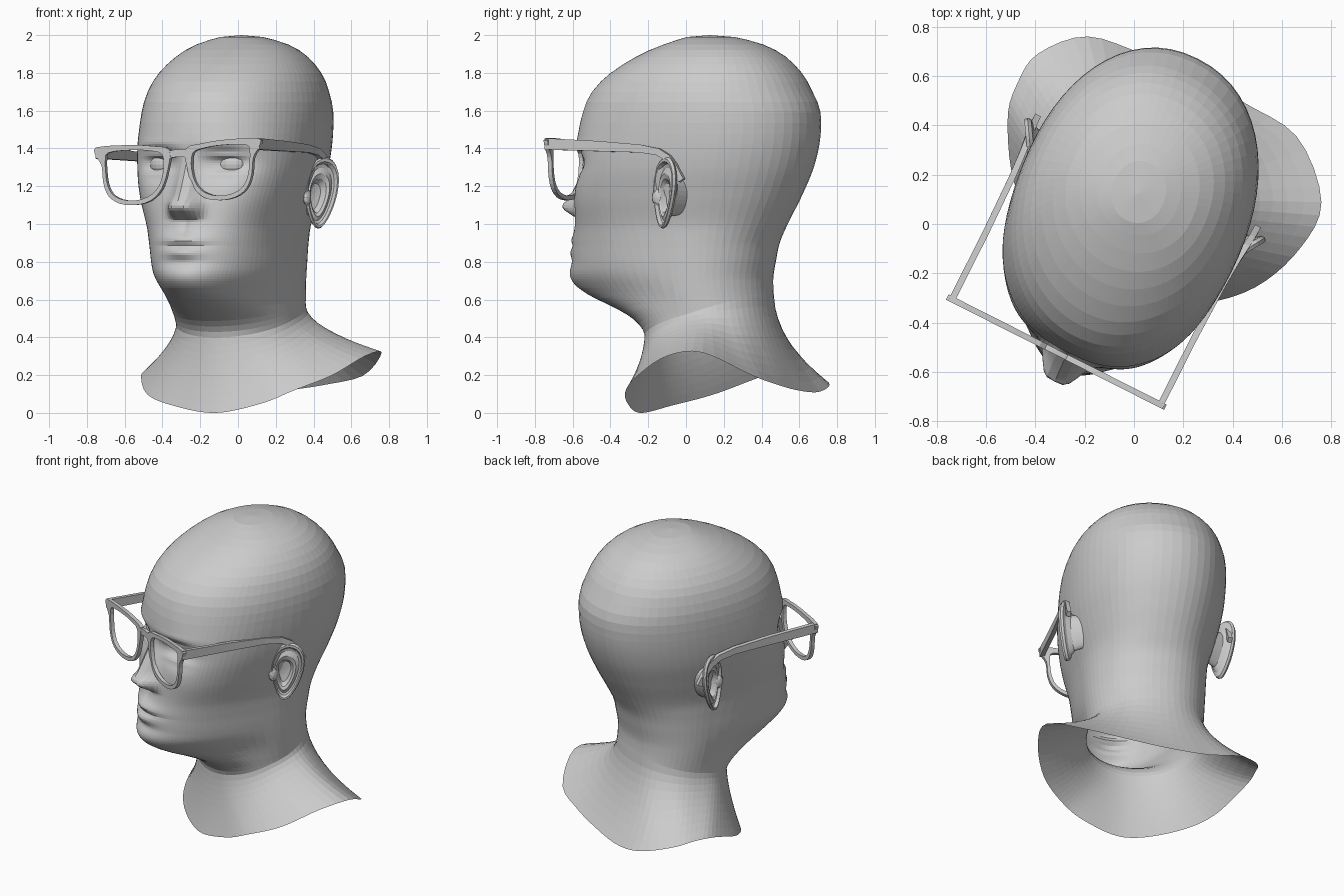
import bpy, bmesh, math
from mathutils import Matrix, Vector

if "Cube" in bpy.data.objects:
    bpy.data.objects.remove(bpy.data.objects["Cube"])

TURN = Matrix.Rotation(math.radians(-26.8), 4, 'Z')   # the head looks to its right
X0 = -0.04                                            # symmetry plane of the head


def finish(name, bm):
    bmesh.ops.recalc_face_normals(bm, faces=bm.faces)
    me = bpy.data.meshes.new(name)
    bm.to_mesh(me)
    bm.free()
    me.transform(TURN)
    ob = bpy.data.objects.new(name, me)
    bpy.context.collection.objects.link(ob)
    return ob


def bridge(bm, a, b):
    n = len(a)
    for i in range(n):
        j = (i + 1) % n
        bm.faces.new((a[i], a[j], b[j], b[i]))


def spline(pts, t):
    """Closed Catmull-Rom curve through pts, t in point units."""
    n, i = len(pts), math.floor(t)
    f = t - i
    a, b, c, d = (Vector(pts[(i + k) % n]) for k in (-1, 0, 1, 2))
    return 0.5 * (2 * b + (c - a) * f + (2 * a - 5 * b + 4 * c - d) * f * f + (3 * b - a - 3 * c + d) * f ** 3)


# ---- Head: stacked rings (z, front y, widest y, back y, half width)
RINGS = [(.38, -.205, .12, .51, .345), (.44, -.225, .12, .495, .345), (.50, -.29, .11, .475, .345),
         (.56, -.41, .10, .455, .35), (.61, -.53, .09, .445, .355), (.66, -.61, .08, .44, .36),
         (.72, -.645, .07, .44, .365), (.80, -.635, .06, .455, .37), (.90, -.615, .05, .48, .375),
         (1.0, -.595, .03, .53, .385), (1.15, -.58, .02, .61, .425), (1.30, -.575, .03, .675, .46),
         (1.45, -.585, .05, .71, .475), (1.60, -.56, .065, .71, .475), (1.70, -.515, .08, .665, .457),
         (1.80, -.41, .10, .605, .415), (1.90, -.24, .12, .50, .325), (1.96, -.09, .12, .375, .22),
         (1.99, .0, .12, .25, .11)]
LAST = len(RINGS) - 1


def ring_at(z):
    i = max(k for k in range(LAST) if RINGS[k][0] <= z + 1e-6)
    p, q = Vector(RINGS[i]), Vector(RINGS[i + 1])

    def slope(k):
        lo, hi = RINGS[max(k - 1, 0)], RINGS[min(k + 1, LAST)]
        return (Vector(hi) - Vector(lo)) / (hi[0] - lo[0])
    h = q[0] - p[0]
    f = (z - p[0]) / h
    return (p * (2 * f ** 3 - 3 * f * f + 1) + slope(i) * h * (f ** 3 - 2 * f * f + f)
            + q * (3 * f * f - 2 * f ** 3) + slope(i + 1) * h * (f ** 3 - f * f))


# face bumps (side offset, z, width, height, amount forward); mirrored by |u|
BUMPS = [(.060, 1.085, .028, .030, .042), (.20, 1.325, .085, .055, -.07), (.20, 1.362, .06, .013, .022),
         (.20, 1.268, .06, .015, .014), (.20, 1.42, .10, .024, .014), (0, .917, .080, .024, .024),
         (0, .846, .065, .024, .026), (0, .885, .09, .010, -.014), (0, .91, .12, .10, .024),
         (0, .72, .10, .05, .018), (0, .80, .09, .022, -.010), (.27, 1.12, .10, .08, .008),
         (0, .985, .016, .035, -.008)]


def relief(u, z):
    d = sum(k * math.exp(-((abs(u) - c) / w) ** 2 / 2 - ((z - m) / h) ** 2 / 2) for c, m, w, h, k in BUMPS)
    if 1.02 < z < 1.40:                                # nose wedge with a rounded tip
        t = min(1, (1.40 - z) / .29)
        drop = min(1, (z - 1.02) / .085)
        d += .125 * t ** 1.15 * math.sin(drop * math.pi / 2) * math.exp(-(u / (.028 + .026 * t)) ** 2 / 2)
    return d


def skin(th, z):
    _, yf, yc, yb, a = ring_at(z)
    s, c = math.sin(th), math.cos(th)
    n = 2 / (2.05 + .8 * math.exp(-((z - 1.14) / .31) ** 2) if c > 0 else 2.15)
    u = a * math.copysign(abs(s) ** n, s)
    y = yc + (yf - yc) * c ** n if c > 0 else yc + (yb - yc) * (-c) ** n
    if c > 0:
        u *= 1 - .18 * math.exp(-((z - .63) / .09) ** 2) * c      # jaw narrows to the chin
        y -= relief(u, z) * min(1, c * 2.5)
    return Vector((X0 + u - .05 * (y - .1), y, z))


# open lower edge of the neck, starting at the front and going round by +x
RIM = [(0, -.27, 0), (.25, -.22, .05), (.41, -.15, .12), (.56, 0, .2), (.645, .21, .3), (.64, .42, .32),
       (.44, .61, .2), (.2, .64, .15), (-.04, .64, .12), (-.3, .63, .11), (-.52, .59, .15), (-.66, .44, .2),
       (-.68, .3, .22), (-.65, .15, .2), (-.5, -.08, .1), (-.28, -.22, .04)]

N = 88
params = [2 * math.pi * i / N for i in range(N)]
angles = [t - .55 * math.sin(t) for t in params]       # denser columns on the face


def neck_start(th):                                    # the flare begins higher at the back
    return .51 - .11 * math.cos(th)


bm = bmesh.new()
loops = []
for k in range(9):                                     # neck flare
    f = 1 - k / 9
    loop = []
    for th in angles:
        p, r = skin(th, neck_start(th)), spline(RIM, th / (2 * math.pi) * 16)
        e = f ** 1.65
        loop.append(bm.verts.new((p.x + (r.x - p.x) * e, p.y + (r.y - p.y) * e, p.z + (r.z - p.z) * f)))
    loops.append(loop)
for k in range(9):                                     # neck up to the jaw
    loops.append([bm.verts.new(skin(th, neck_start(th) + (.66 - neck_start(th)) * k / 9)) for th in angles])
levels = [.66 + .0125 * i for i in range(65)]
levels += [1.48 + .055 * i for i in range(6)] + [1.80, 1.845, 1.885, 1.92, 1.95, 1.975, 1.99]
for z in levels:
    loops.append([bm.verts.new(skin(th, z)) for th in angles])
for a, b in zip(loops, loops[1:]):
    bridge(bm, a, b)
top = bm.verts.new((X0, .12, 2.0))
for i in range(N):
    bm.faces.new((loops[-1][i], loops[-1][(i + 1) % N], top))
finish("head", bm)

# ---- Eyeballs and ears
for side, word in ((1, "right"), (-1, "left")):
    bm = bmesh.new()
    bmesh.ops.create_uvsphere(bm, u_segments=20, v_segments=12, radius=.08, matrix=Matrix.Translation(
        (X0 + .03 + side * .195, -.428, 1.314)) @ Matrix.Diagonal((1.15, 1, .9, 1)))
    finish(word + "_eye", bm)

    # ear: nested outlines (scale, outward depth) from the hollow over the rim to the back
    bm = bmesh.new()
    centre = Vector((.484, .10, 1.165))
    v, nrm = Vector((.53, .85, 0)), Vector((.85, -.53, 0))
    layers = [(.10, -.045), (.36, -.04), (.48, -.008), (.6, .0), (.74, -.01), (.83, -.006), (.89, .014),
              (.96, .014), (1, .0), (.95, -.014), (.78, -.022), (.6, -.045), (.52, -.12)]
    rows = []
    for sc, d in layers:
        row = []
        for i in range(28):
            t = 2 * math.pi * i / 28
            w = .096 * (1 + .28 * math.sin(t))
            p = centre + v * (sc * w * math.cos(t) + .02 * sc * math.sin(t) - .03 * (1 - sc)) + nrm * d
            p.z += sc * .19 * math.sin(t) - .03 * (1 - sc)
            row.append(bm.verts.new((X0 + side * p.x, p.y, p.z)))
        rows.append(row)
    for a, b in zip(rows, rows[1:]):
        bridge(bm, a, b)
    bm.faces.new(rows[0])
    bm.faces.new(rows[-1])
    # small flap in front of the ear canal
    bmesh.ops.create_icosphere(bm, subdivisions=2, radius=1, matrix=Matrix.Translation(
        (X0 + side * .435, .03, 1.14)) @ Matrix.Diagonal((.02, .03, .045, 1)))
    finish(word + "_ear", bm)

# ---- Glasses: lens opening and frame outline (inner u, z, outer u, z)
FRAME = [(.09, 1.37, .048, 1.395), (.16, 1.395, .15, 1.42), (.28, 1.405, .28, 1.432), (.41, 1.398, .478, 1.43),
         (.428, 1.36, .484, 1.385), (.428, 1.32, .45, 1.33), (.418, 1.24, .44, 1.24), (.39, 1.182, .409, 1.168),
         (.335, 1.148, .343, 1.125), (.25, 1.137, .25, 1.113), (.17, 1.155, .158, 1.132),
         (.115, 1.2, .095, 1.19), (.085, 1.28, .06, 1.28)]
GX = -.047


def roll(u, y, z):
    return (GX + u, y, z + .05 * u)


for side, word in ((1, "right"), (-1, "left")):
    bm = bmesh.new()
    samples = [spline(FRAME, i / 3) for i in range(3 * len(FRAME))]
    rows = [[bm.verts.new(roll(side * p[k], y, p[k + 1])) for p in samples]
            for k, y in ((0, -.618), (2, -.618), (2, -.594), (0, -.594))]
    for i in range(4):
        bridge(bm, rows[i], rows[(i + 1) % 4])
    finish(word + "_rim", bm)

    # temple arm: flat bar (u, y, z, half height)
    bm = bmesh.new()
    path = [(.474, -.616, 1.400, .030), (.474, -.30, 1.388, .027), (.48, -.05, 1.375, .021),
            (.487, .06, 1.357, .019), (.494, .12, 1.325, .018), (.498, .16, 1.28, .017), (.50, .205, 1.205, .017)]
    rows = []
    for i, (u, y, z, h) in enumerate(path):
        p, q = path[max(i - 1, 0)], path[min(i + 1, len(path) - 1)]
        along = Vector((q[1] - p[1], q[2] - p[2])).normalized()
        oy, oz = -along.y * h, along.x * h
        rows.append([bm.verts.new(roll(side * (u + du), y + s * oy, z + s * oz))
                     for du, s in ((-.013, -1), (.013, -1), (.013, 1), (-.013, 1))])
    for a, b in zip(rows, rows[1:]):
        bridge(bm, a, b)
    bm.faces.new(rows[0])
    bm.faces.new(rows[-1])
    finish(word + "_temple", bm)

# nose bridge of the glasses: short arched bar
bm = bmesh.new()
rows = []
for i in range(9):
    u = -.07 + .14 * i / 8
    z = 1.375 - 2.0 * u * u
    rows.append([bm.verts.new(roll(u, y, z + dz))
                 for y, dz in ((-.617, -.02), (-.595, -.02), (-.595, .02), (-.617, .02))])
for a, b in zip(rows, rows[1:]):
    bridge(bm, a, b)
bm.faces.new(rows[0])
bm.faces.new(rows[-1])
finish("glasses_bridge", bm)
